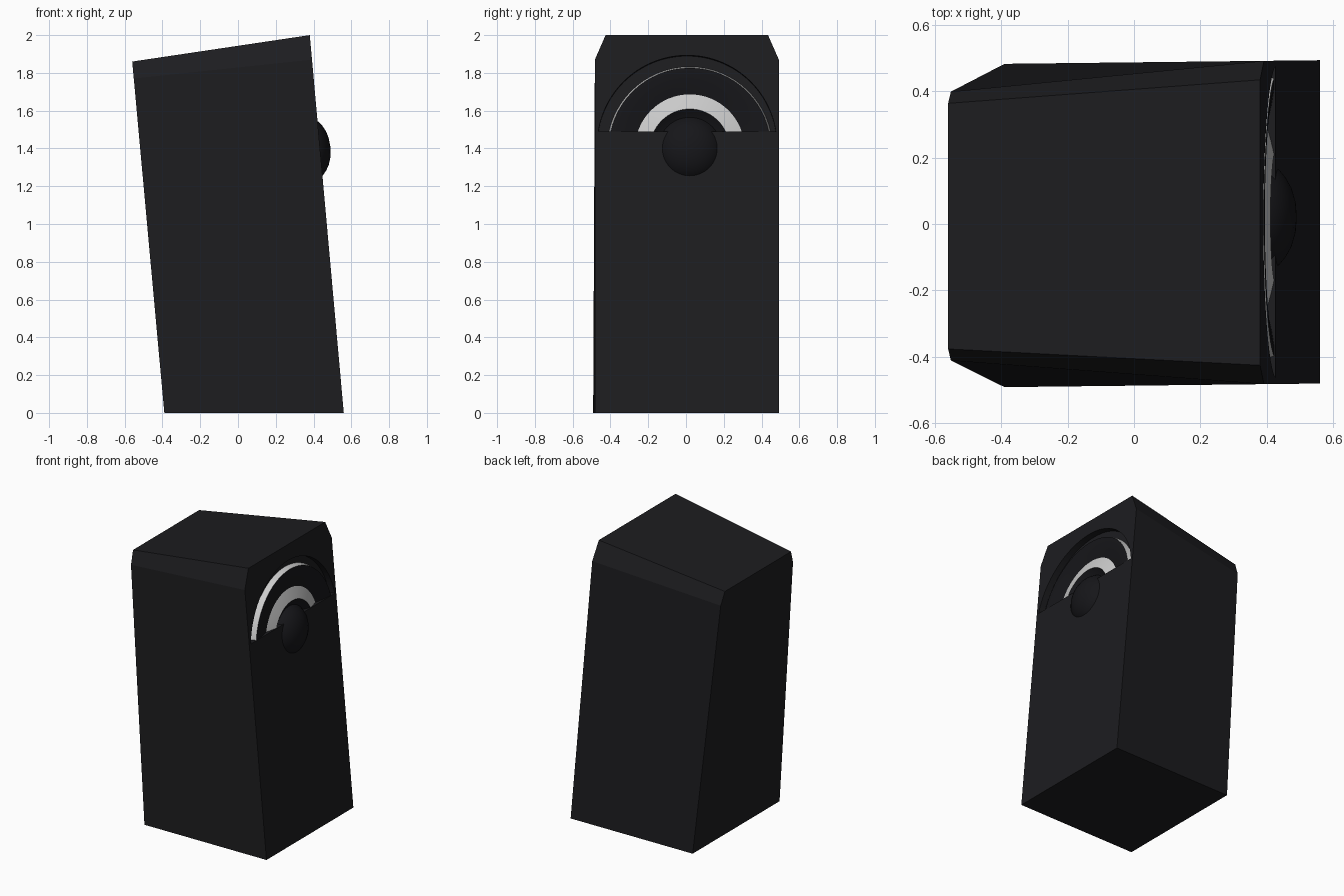
import bpy, bmesh
from math import atan, sin, cos, pi, sqrt
from mathutils import Matrix

if "Cube" in bpy.data.objects:
    bpy.data.objects.remove(bpy.data.objects["Cube"])


def material(name, rgb):
    m = bpy.data.materials.new(name)
    m.diffuse_color = (*rgb, 1)
    m.use_nodes = True
    m.node_tree.nodes["Principled BSDF"].inputs["Base Color"].default_value = m.diffuse_color
    return m


BLACK = material("black_cabinet", (0.012, 0.012, 0.014))
RUBBER = material("dark_rubber", (0.008, 0.008, 0.01))
LIGHT = material("light_trim", (0.6, 0.6, 0.6))

# Leaning front plane: local x = width, local y = up the face, local z = outwards
TILT = atan(0.09)


def face_frame(y, z):
    s, c = sin(TILT), cos(TILT)
    return Matrix(((0, -s, c, 0.56 - 0.09 * z), (1, 0, 0, y),
                   (0, c, s, z), (0, 0, 0, 1)))


def finish(bm, name, mat, smooth=False):
    bmesh.ops.recalc_face_normals(bm, faces=bm.faces)
    me = bpy.data.meshes.new(name)
    bm.to_mesh(me)
    bm.free()
    ob = bpy.data.objects.new(name, me)
    bpy.context.collection.objects.link(ob)
    me.materials.append(mat)
    bpy.ops.object.select_all(action='DESELECT')
    ob.select_set(True)
    bpy.context.view_layer.objects.active = ob
    if smooth:
        bpy.ops.object.shade_smooth_by_angle(angle=0.6)
    return ob


def loft(name, rings, mat):
    bm = bmesh.new()
    a, b = [[bm.verts.new(p) for p in r] for r in rings]
    bm.faces.new(a)
    bm.faces.new(b)
    n = len(a)
    for i in range(n):
        j = (i + 1) % n
        bm.faces.new((a[i], a[j], b[j], b[i]))
    return finish(bm, name, mat)


def lathe(name, profile, mat, frame, steps=64):
    bm = bmesh.new()
    vs = [bm.verts.new((r, 0, h)) for r, h in profile]
    es = [bm.edges.new(e) for e in zip(vs, vs[1:])]
    bmesh.ops.spin(bm, geom=vs + es, cent=(0, 0, 0), axis=(0, 0, 1),
                   angle=2 * pi, steps=steps)
    bmesh.ops.remove_doubles(bm, verts=bm.verts, dist=1e-5)
    bm.transform(frame)
    return finish(bm, name, mat, True)


# Leaning cabinet with chamfered top, narrowing towards the upper back
def outline(half, x0, slope):
    pts = half + [(-y, z) for y, z in reversed(half)]
    return [(x0 + slope * z, y + 0.0115 * (x0 + slope * z), z) for y, z in pts]


front = outline([(0.487, 0), (0.487, 1.87), (0.43, 2.0)], 0.56, -0.09)
back = outline([(0.487, 0), (0.405, 1.77), (0.37, 1.86)], -0.39, -0.0914)
cabinet = loft("cabinet", [front, back], BLACK)

# Arched recess above the lower front panel
R, LOW = 0.475, 0.07
start = atan(LOW / sqrt(R * R - LOW * LOW))
N = 48
arc = [(R * cos(t), R * sin(t)) for t in
       (start + (pi - 2 * start) * i / N for i in range(N + 1))]
hole = face_frame(0.006, 1.42)
cutter = loft("recess_cutter", [[(x, y, h) for x, y in arc] for h in (-0.045, 0.1)], BLACK)
cutter.data.transform(hole)
cutter.hide_render = True
mod = cabinet.modifiers.new("recess", 'BOOLEAN')
mod.operation = 'DIFFERENCE'
mod.solver = 'EXACT'
mod.object = cutter
bpy.ops.object.select_all(action='DESELECT')
cabinet.select_set(True)
bpy.context.view_layer.objects.active = cabinet
bpy.ops.object.modifier_apply(modifier=mod.name)
bpy.data.objects.remove(cutter)

# Driver rings and dome, the lower half hidden behind the front panel
drv = face_frame(0.02, 1.40)
lathe("outer_trim_ring", [(0.438, -0.044), (0.428, -0.004)], LIGHT, drv)
lathe("rubber_surround", [(0.428, -0.004), (0.40, -0.004), (0.35, -0.012),
                          (0.29, -0.026)], RUBBER, drv)
lathe("cone_ring", [(0.29, -0.026), (0.25, -0.014), (0.21, -0.004)], LIGHT, drv)
lathe("inner_groove", [(0.21, -0.004), (0.19, -0.02), (0.168, -0.032)], RUBBER, drv)
lathe("dome", [(0.168, -0.032), (0.157, -0.015), (0.142, 0.004), (0.12, 0.022),
               (0.09, 0.039), (0.05, 0.051), (0, 0.056)], RUBBER, drv)
